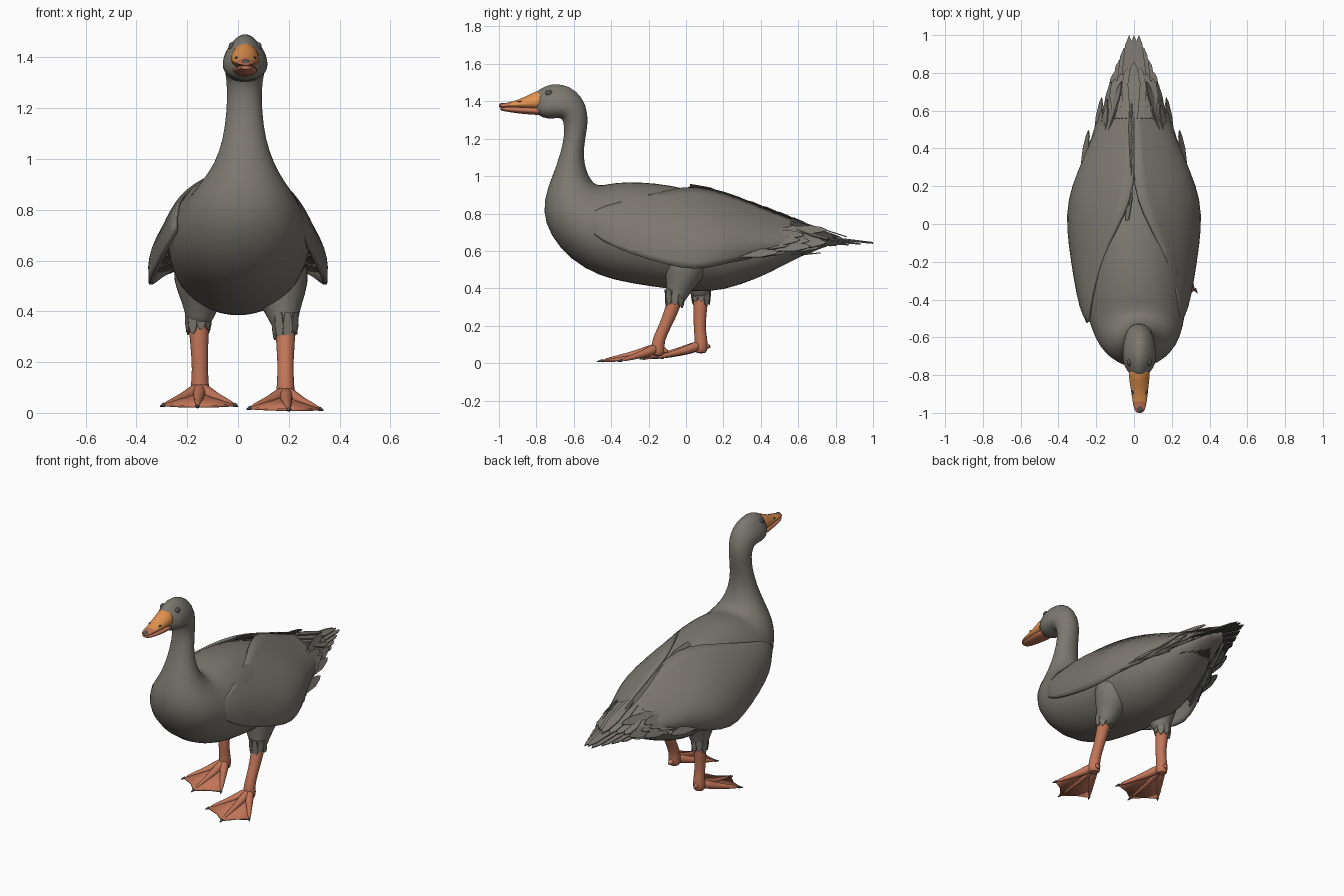
import bpy, bmesh, math, random
from mathutils import Vector as V

random.seed(4)
if "Cube" in bpy.data.objects:
    bpy.data.objects.remove(bpy.data.objects["Cube"])


def material(name, *rgb):
    m = bpy.data.materials.new(name)
    m.use_nodes = True
    m.diffuse_color = (*rgb, 1)
    m.node_tree.nodes["Principled BSDF"].inputs["Base Color"].default_value = (*rgb, 1)
    return m


GREY = material("plumage grey", .203, .188, .161)
DARK = material("feather underside", .06, .062, .055)
ORANGE = material("bill orange", .76, .29, .075)
CORAL = material("leg coral", .54, .18, .1)
SLATE = material("eye and claw slate", .09, .095, .095)


def finish(name, bm, mats, subdiv=0, thick=0, mirror=False, angle=60):
    """Turn a bmesh into a shaded object with its modifiers."""
    bmesh.ops.recalc_face_normals(bm, faces=bm.faces)
    mesh = bpy.data.meshes.new(name)
    bm.to_mesh(mesh)
    bm.free()
    ob = bpy.data.objects.new(name, mesh)
    bpy.context.collection.objects.link(ob)
    for m in mats:
        mesh.materials.append(m)
    if mirror:
        ob.modifiers.new("mirror", "MIRROR").use_mirror_merge = False
    if subdiv:
        mod = ob.modifiers.new("smooth", "SUBSURF")
        mod.levels = mod.render_levels = subdiv
    if thick:
        mod = ob.modifiers.new("thickness", "SOLIDIFY")
        mod.thickness, mod.offset = thick, 0
    bpy.ops.object.select_all(action="DESELECT")
    ob.select_set(True)
    bpy.context.view_layer.objects.active = ob
    bpy.ops.object.shade_smooth_by_angle(angle=math.radians(angle))


def bridge(bm, rows, closed=True):
    """Join rows of points with quads; closed rows also get end caps."""
    grid = [[bm.verts.new(p) for p in row] for row in rows]
    n = len(grid[0])
    for a, b in zip(grid, grid[1:]):
        for i in range(n if closed else n - 1):
            j = (i + 1) % n
            bm.faces.new((a[i], a[j], b[j], b[i]))
    if closed:
        bm.faces.new(grid[0])
        bm.faces.new(grid[-1])


def profile_loft(name, sections, mats, sides=24, front=-2):
    """Oval rings spanning top and bottom outline points: ty, tz, by, bz, half width, x, egg.
    Faces ahead of the front line take the second material."""
    bm = bmesh.new()
    rows = []
    for ty, tz, by, bz, w, x, egg in sections:
        row = []
        for i in range(sides):
            a = math.tau * i / sides
            s, t = math.sin(a), (1 + math.sin(a)) / 2
            row.append(V((x + w * math.cos(a) * (1 - egg * s), by + (ty - by) * t, bz + (tz - bz) * t)))
        rows.append(row)
    bridge(bm, rows)
    for f in bm.faces:
        f.material_index = int(f.calc_center_median().y < front)
    finish(name, bm, mats, subdiv=1)


def tube(bm, path, radii, sides=10):
    rows = []
    for i, p in enumerate(path):
        d = (path[min(i + 1, len(path) - 1)] - path[max(i - 1, 0)]).normalized()
        u = d.cross(V((.3, 1, .1)) if abs(d.z) > .7 else V((0, 0, 1))).normalized()
        w = d.cross(u)
        rows.append([p + radii[i] * (u * math.cos(math.tau * k / sides) + w * math.sin(math.tau * k / sides))
                     for k in range(sides)])
    bridge(bm, rows)


def ball(name, pos, scale, mat):
    bm = bmesh.new()
    bmesh.ops.create_uvsphere(bm, u_segments=16, v_segments=10, radius=1)
    for v in bm.verts:
        v.co = V(pos) + V([a * b for a, b in zip(v.co, scale)])
    finish(name, bm, [mat])


# Body, neck and head
profile_loft("body_neck_head", [
    (.86, .67, .80, .64, .05, 0, .1), (.62, .71, .60, .57, .11, 0, .1), (.45, .77, .46, .485, .175, 0, .1),
    (.29, .835, .29, .415, .225, 0, .1), (.10, .91, .12, .37, .265, 0, .05), (-.08, .955, -.10, .395, .28, 0, .05),
    (-.25, .972, -.30, .425, .28, .01, .05), (-.38, .968, -.46, .46, .27, .01, .05),
    (-.45, .95, -.62, .55, .248, .015, .05), (-.48, .955, -.73, .685, .215, .02, .05),
    (-.505, .975, -.768, .81, .17, .02, .05), (-.53, 1.02, -.745, .93, .118, .025, 0),
    (-.55, 1.10, -.69, 1.06, .083, .025, 0), (-.54, 1.20, -.655, 1.18, .07, .025, 0),
    (-.522, 1.28, -.65, 1.26, .068, .025, 0), (-.53, 1.38, -.66, 1.315, .076, .027, .1),
    (-.585, 1.46, -.70, 1.308, .086, .028, .22), (-.66, 1.493, -.74, 1.306, .088, .028, .28),
    (-.73, 1.494, -.775, 1.316, .076, .028, .28), (-.785, 1.462, -.79, 1.33, .052, .028, .2),
    (-.805, 1.45, -.805, 1.338, .044, .028, .2)], [GREY])

# Bill, with a coral tip on the upper half
profile_loft("upper_bill", [
    (-.75, 1.468, -.75, 1.352, .058, .028, .22), (-.80, 1.456, -.80, 1.354, .056, .028, .22),
    (-.85, 1.43, -.85, 1.36, .05, .028, .22), (-.90, 1.408, -.90, 1.366, .043, .03, .2),
    (-.94, 1.396, -.94, 1.367, .038, .03, .15), (-.975, 1.389, -.975, 1.367, .032, .03, .1),
    (-1.002, 1.382, -1.002, 1.366, .018, .03, 0)], [ORANGE, CORAL], 16, -.93)
profile_loft("lower_bill", [
    (-.75, 1.372, -.75, 1.325, .05, .028, 0), (-.82, 1.372, -.82, 1.327, .05, .028, 0),
    (-.90, 1.372, -.90, 1.335, .044, .03, 0), (-.97, 1.37, -.97, 1.346, .034, .03, 0),
    (-.995, 1.368, -.995, 1.352, .022, .03, 0)], [CORAL], 16)
ball("bill_nail", (.03, -.98, 1.378), (.017, .02, .014), SLATE)
for side, tag in ((-1, "right"), (1, "left")):
    ball(tag + "_eye", (.028 + side * .053, -.733, 1.443), (.012, .019, .017), SLATE)
    ball(tag + "_nostril", (.03 + side * .036, -.89, 1.399), (.006, .012, .004), SLATE)

# Folded wings: lower edge, middle and upper edge at stations along the body
stations = [
    (-.52, .24, .72, .245, .755, .24, .79), (-.45, .28, .65, .275, .75, .235, .835),
    (-.30, .31, .585, .288, .74, .205, .87), (-.10, .34, .525, .30, .72, .135, .92),
    (.05, .35, .495, .302, .72, .05, .947), (.20, .312, .53, .28, .72, 0, .915),
    (.35, .24, .57, .23, .70, 0, .855), (.50, .18, .60, .175, .68, 0, .79),
    (.65, .12, .62, .115, .67, 0, .735), (.75, .07, .64, .07, .66, 0, .695)]
bm = bmesh.new()
rows = []
for y, xl, zl, xm, zm, xt, zt in stations:
    low, mid, top = V((xl, y, zl)), V((xm, y, zm)), V((xt, y, zt))
    ts = [k / 6 for k in range(7)]
    rows.append([low * (1 - t) * (1 - 2 * t) + mid * 4 * t * (1 - t) + top * t * (2 * t - 1) for t in ts])
bridge(bm, rows, closed=False)
finish("folded_wings", bm, [GREY], subdiv=1, thick=.016, mirror=True)


def feather(bm, base, tip, width, normal):
    """Thin pointed vane with a dark underside."""
    d = tip - base
    side = d.cross(normal).normalized() * width
    n = normal.normalized() * .003
    outline = [base - side * .6, base + d * .6 - side, base + d * .88 - side * .6, tip,
               base + d * .9 + side * .5, base + d * .6 + side, base + side * .6]
    up = [bm.verts.new(p + n) for p in outline]
    down = [bm.verts.new(p - n) for p in outline]
    bm.faces.new(up)
    bm.faces.new(down[::-1]).material_index = 1
    for i in range(len(up)):
        j = (i + 1) % len(up)
        bm.faces.new((up[i], down[i], down[j], up[j]))


# Flight feathers along the ragged trailing wing edge
bm = bmesh.new()
for row in range(3):
    for i in range(8):
        f = i / 7
        y = .14 + .40 * f
        base = V((.325 - .41 * (y - .14) - row * .016, y, .56 + .07 * f + row * .042))
        length = .20 + random.uniform(-.05, .05)
        tip = base + V((-.06 + random.uniform(-.012, .03), length, random.uniform(-.012, .022)))
        feather(bm, base, tip, .026, V((1, .4, .7)))
finish("flight_feathers", bm, [GREY, DARK], mirror=True, angle=30)

# Raised edge of the right wing along the spine
bm = bmesh.new()
for i in range(7):
    y = .02 + .075 * i
    z = .952 - .31 * y - .1 * y * y
    feather(bm, V((-.035, y, z)), V((-.015, y + .18, z - .045)), .024, V((-.8, 0, .6)))
finish("spine_feathers", bm, [GREY, DARK], angle=30)

# Tail fan, coverts above it and below it
bm = bmesh.new()
for k in range(-4, 5):
    feather(bm, V((k * .024, .55, .70 - abs(k) * .01)),
            V((k * .026, 1 - max(0, abs(k) - 1) * .065, .645 - abs(k) * .004)), .036, V((k * .06, .1, 1)))
for k in range(-3, 4):
    feather(bm, V((k * .03, .56, .772 - abs(k) * .012)),
            V((k * .034, .86 - abs(k) * .03, .675 - abs(k) * .005)), .034, V((k * .15, .3, 1)))
    feather(bm, V((k * .03, .36, .55)), V((k * .03, .72 - abs(k) * .04, .59)), .035, V((0, -.4, 1)))
finish("tail_feathers", bm, [GREY, DARK], angle=30)


# Legs and webbed feet
def leg(tag, hip, cuff, shin, ankle, toes, heel):
    hip, cuff, shin, ankle, heel = map(V, (hip, cuff, shin, ankle, heel))
    bm = bmesh.new()
    tube(bm, [hip, hip.lerp(cuff, .38), hip.lerp(cuff, .65), hip.lerp(cuff, .85), cuff],
         [.135, .118, .08, .058, .046], 14)
    finish(tag + "_thigh", bm, [GREY], subdiv=1)
    bm = bmesh.new()
    for k in range(9):
        a = math.tau * k / 9
        out = V((math.cos(a), math.sin(a), 0))
        feather(bm, cuff + out * .05 + V((0, 0, .07)),
                cuff + out * .044 - V((0, 0, random.uniform(.01, .04))), .02, out)
    finish(tag + "_thigh_tuft", bm, [GREY, GREY], angle=30)

    bm = bmesh.new()
    tube(bm, [cuff + V((0, 0, .04)), cuff, shin, ankle + V((0, 0, .04)), ankle - V((0, 0, .02)),
              ankle - V((0, 0, .05))], [.042, .042, .032, .034, .04, .03], 12)
    tube(bm, [ankle, heel], [.028, .009])
    paths = []
    for t in toes:
        tip = V(t)
        knuckle = ankle.lerp(tip, .5)
        knuckle.z = tip.z + .028
        paths.append([ankle, ankle.lerp(knuckle, .55) - V((0, 0, .004)), knuckle, tip])
        tube(bm, paths[-1], [.03, .026, .018, .01])
    finish(tag + "_shin_and_toes", bm, [CORAL], subdiv=1)

    bm = bmesh.new()
    for a, b in zip(paths, paths[1:]):
        rows = [[p, p.lerp(q, .5).lerp(ankle, .06) - V((0, 0, .006)), q] for p, q in zip(a, b)]
        bridge(bm, rows[1:], closed=False)
        bm.faces.new([bm.verts.new(p) for p in (ankle, *rows[1])])
    bmesh.ops.remove_doubles(bm, verts=bm.verts, dist=.0005)
    finish(tag + "_foot_web", bm, [CORAL], thick=.009)

    bm = bmesh.new()
    for p in paths:
        d = (p[-1] - p[-2]).normalized()
        tube(bm, [p[-1] - d * .008, p[-1] + d * .02], [.009, .002], 8)
    finish(tag + "_claws", bm, [SLATE])


leg("left", (.15, .02, .60), (.187, -.06, .325), (.187, -.11, .20), (.187, -.15, .085),
    [(.045, -.37, .018), (.20, -.455, .012), (.325, -.35, .014)], (.19, -.09, .055))
leg("right", (-.13, .06, .60), (-.155, .08, .345), (-.15, .07, .20), (-.15, .08, .10),
    [(-.295, -.13, .03), (-.16, -.23, .025), (-.01, -.16, .03)], (-.15, .135, .085))
